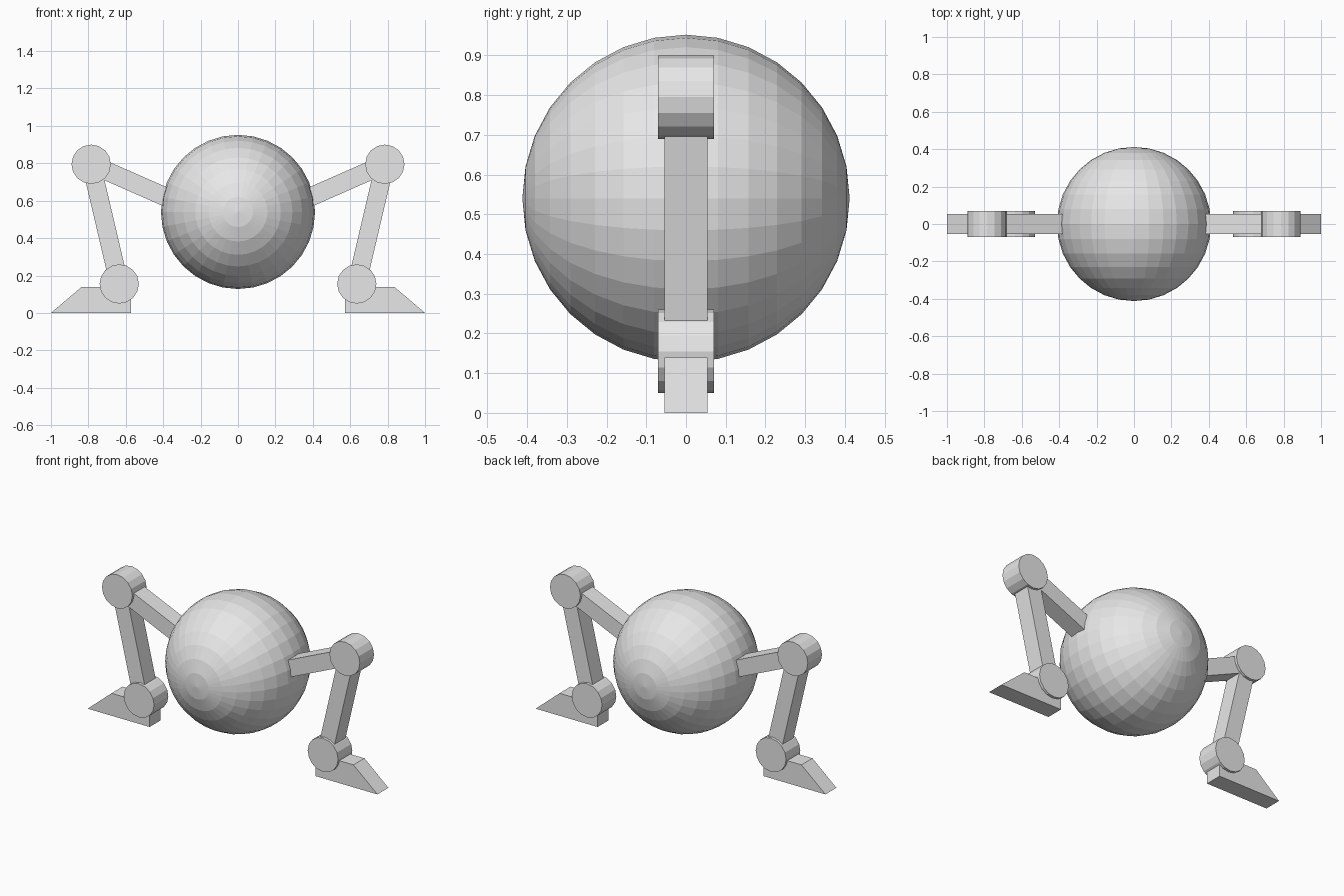
import bpy, bmesh, math
from mathutils import Matrix, Vector

old = bpy.data.objects.get("Cube")
if old:
    bpy.data.objects.remove(old, do_unlink=True)

grey = bpy.data.materials.new("light_grey")
grey.use_nodes = True
grey.diffuse_color = (0.8, 0.8, 0.8, 1)
grey.node_tree.nodes["Principled BSDF"].inputs["Base Color"].default_value = (0.8, 0.8, 0.8, 1)

LIMB = 0.10        # limb thickness seen from the front
HALF = 0.054       # half depth of limbs and feet
JOINT_R = 0.105
JOINT_DEPTH = 0.14
TURN = Matrix.Rotation(math.radians(90), 4, 'X')   # turns the z axis onto y


def finish(name, bm):
    bmesh.ops.recalc_face_normals(bm, faces=bm.faces)
    mesh = bpy.data.meshes.new(name)
    bm.to_mesh(mesh)
    bm.free()
    mesh.materials.append(grey)
    obj = bpy.data.objects.new(name, mesh)
    bpy.context.collection.objects.link(obj)
    return obj


def slab(name, outline):
    """Front outline (x, z) extruded through the limb depth."""
    bm = bmesh.new()
    face = bm.faces.new([bm.verts.new((x, -HALF, z)) for x, z in outline])
    ext = bmesh.ops.extrude_face_region(bm, geom=[face])
    verts = [g for g in ext["geom"] if isinstance(g, bmesh.types.BMVert)]
    bmesh.ops.translate(bm, verts=verts, vec=(0, 2 * HALF, 0))
    return finish(name, bm)


def limb(name, a, b):
    """Straight bar between two (x, z) points."""
    a, b = Vector(a), Vector(b)
    d = (b - a).normalized()
    n = Vector((-d.y, d.x)) * LIMB / 2
    return slab(name, [a + n, b + n, b - n, a - n])


def joint(name, centre):
    bm = bmesh.new()
    bmesh.ops.create_cone(bm, cap_ends=True, segments=16, radius1=JOINT_R, radius2=JOINT_R,
                          depth=JOINT_DEPTH,
                          matrix=Matrix.Translation((centre[0], 0, centre[1])) @ TURN)
    return finish(name, bm)


# Round faceted body with its poles at front and back
bm = bmesh.new()
bmesh.ops.create_uvsphere(bm, u_segments=32, v_segments=16, radius=0.412,
                          matrix=Matrix.Translation((0, 0, 0.54)) @ TURN)
finish("body", bm)

# Two mirrored legs
for side, s in (("left", 1), ("right", -1)):
    knee, ankle = (s * 0.785, 0.795), (s * 0.635, 0.155)
    limb(side + "_upper_leg", (s * 0.30, 0.582), knee)
    joint(side + "_knee", knee)
    limb(side + "_lower_leg", knee, ankle)
    joint(side + "_ankle", ankle)
    slab(side + "_foot", [(s * x, z) for x, z in
                          ((0.572, 0), (1.0, 0), (0.835, 0.14), (0.572, 0.14))])
